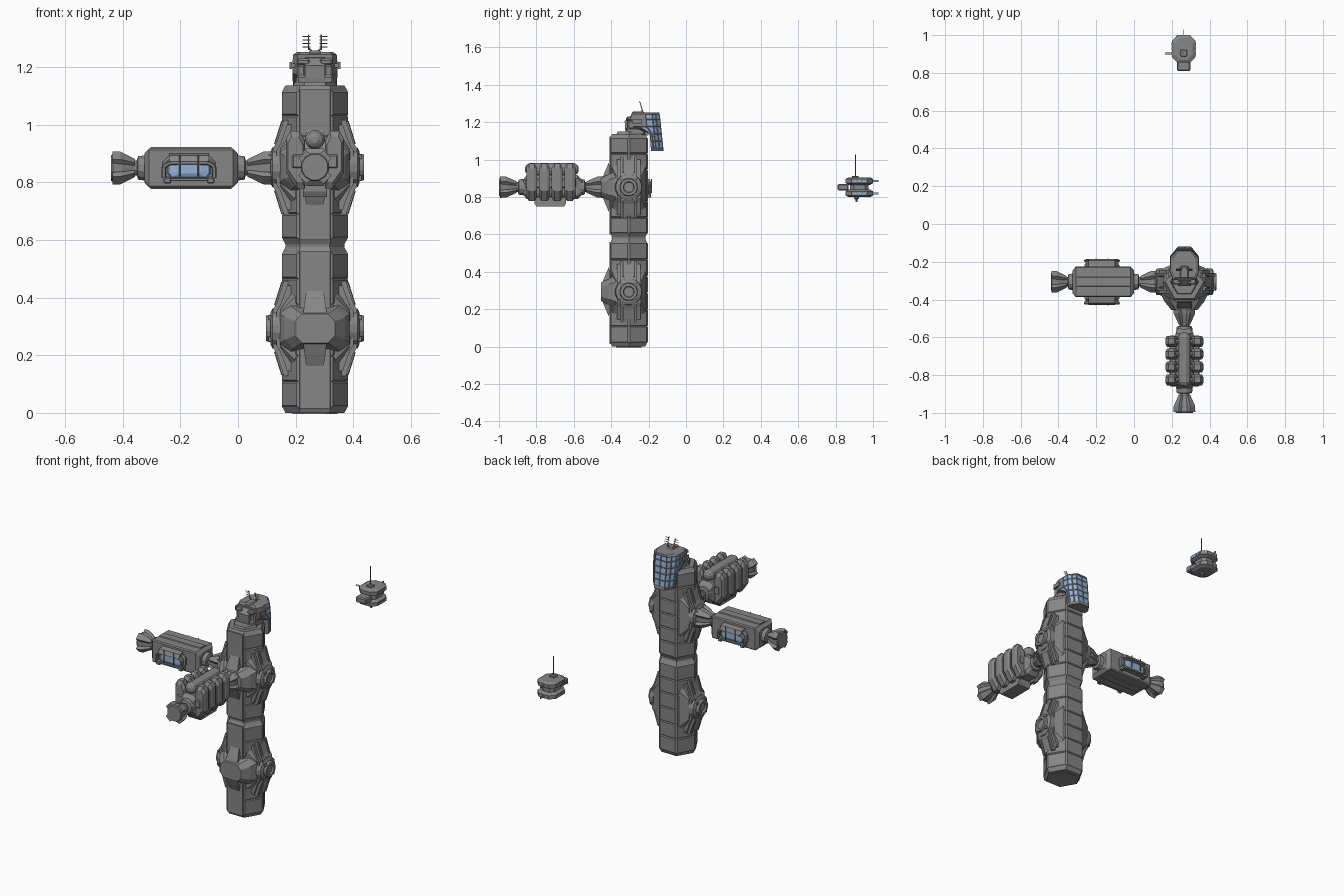
import bpy, bmesh
from math import pi, cos, sin
from mathutils import Matrix, Vector

if "Cube" in bpy.data.objects:
    bpy.data.objects.remove(bpy.data.objects["Cube"])

I = Matrix.Identity(4)
glass = bpy.data.materials.new("glass")
glass.diffuse_color = (0.30, 0.45, 0.68, 1)
glass.use_nodes = True
glass.node_tree.nodes["Principled BSDF"].inputs["Base Color"].default_value = glass.diffuse_color
hull = bpy.data.materials.new("hull")
hull.diffuse_color = (0.24, 0.24, 0.24, 1)
hull.use_nodes = True
hull.node_tree.nodes["Principled BSDF"].inputs["Base Color"].default_value = hull.diffuse_color


def finish(name, bm, M=I, mats=(hull,)):
    bm.transform(M)
    bmesh.ops.recalc_face_normals(bm, faces=bm.faces[:])
    me = bpy.data.meshes.new(name)
    bm.to_mesh(me)
    bm.free()
    for m in mats:
        me.materials.append(m)
    ob = bpy.data.objects.new(name, me)
    bpy.context.collection.objects.link(ob)
    return ob


def loft_bm(rings):
    bm = bmesh.new()
    vs = [[bm.verts.new(p) for p in r] for r in rings]
    n = len(rings[0])
    for a, b in zip(vs, vs[1:]):
        for i in range(n):
            j = (i + 1) % n
            bm.faces.new((a[i], a[j], b[j], b[i]))
    bm.faces.new(vs[0])
    bm.faces.new(vs[-1])
    bmesh.ops.recalc_face_normals(bm, faces=bm.faces[:])
    return bm


def loft(name, rings, M=I, mats=(hull,)):
    return finish(name, loft_bm(rings), M, mats)


def lathe(name, prof, n, M=I, y=0, z=0):
    # profile of (distance along x, radius)
    ang = [2 * pi * (k + .5) / n for k in range(n)]
    return loft(name, [[(x, y + r * cos(a), z + r * sin(a)) for a in ang] for x, r in prof], M)


def box(name, c, s, M=I, bevel=0, mats=(hull,)):
    bm = bmesh.new()
    bmesh.ops.create_cube(bm, size=1)
    bm.transform(Matrix.Translation(c) @ Matrix.Diagonal((*s, 1)))
    if bevel:
        bmesh.ops.bevel(bm, geom=bm.edges[:], offset=bevel, segments=1, affect='EDGES')
    return finish(name, bm, M, mats)


def rod(name, a, b, r, M=I, n=6):
    a, b = Vector(a), Vector(b)
    q = (b - a).to_track_quat('X', 'Z').to_matrix().to_4x4()
    return lathe(name, [(0, r), ((b - a).length, r)], n, M @ Matrix.Translation(a) @ q)


def oct_ring(x, w, h, c):
    # chamfered rectangle in the local yz plane
    q = [(w, h - c), (w - c, h), (c - w, h), (-w, h - c), (-w, c - h), (c - w, -h), (w - c, -h), (w, c - h)]
    return [(x, a, b) for a, b in q]


# Main tower: two hexagonal modules with raised panels
CX, CY = 0.267, -0.306


def hexring(z, r):
    return [(CX + r * cos(k * pi / 3), CY + r * sin(k * pi / 3), z) for k in range(6)]


for name, z0, z1 in (("tower_lower", 0, .575), ("tower_upper", .585, 1.137)):
    rows = [z0 + .02 + (z1 - z0 - .04) * i / 6 for i in range(7)]
    bm = loft_bm([hexring(z0, .102)] + [hexring(z, .113) for z in rows] + [hexring(z1, .102)])
    side = [f for f in bm.faces if abs(f.normal.z) < .1 and f.normal.y > -.9]
    bmesh.ops.inset_individual(bm, faces=side, thickness=.007, depth=.005)
    finish(name, bm)
    loft(name + "_front_plate", [[(CX + s * w, y, z) for s, z in ((-1, z0 + .015), (1, z0 + .015), (1, z1 - .015), (-1, z1 - .015))]
                                 for w, y in ((.056, CY - .09), (.052, CY - .104))])
loft("tower_joint", [hexring(.56, .102), hexring(.6, .102)])
for z, h in ((1.137, .012), (0.002, .006)):
    loft("tower_cap", [hexring(z - h, .08), hexring(z + h, .07)])


# Docking ports with fairings
def frame(z, ang):
    return Matrix.Translation((CX, CY, z)) @ Matrix.Rotation(ang, 4, 'Z')


def side_port(M):
    prof = [(.05, -.165), (.108, -.165), (.132, -.09), (.146, -.065), (.146, .065), (.132, .09), (.108, .165), (.05, .165)]
    loft("port_strap", [[(x, y, z) for x, z in prof] for y in (-.045, .045)], M)
    inner = [(x - .012, z * .9) for x, z in prof]
    loft("port_strap_inner", [[(x, y, z) for x, z in inner] for y in (-.062, .062)], M)
    loft("port_fairing", [oct_ring(.03, .095, .15, .03), oct_ring(.075, .088, .135, .03), oct_ring(.12, .068, .085, .025)], M)
    lathe("port_collar", [(.12, .074), (.148, .07), (.155, .055)], 16, M)
    lathe("port_ring", [(.15, .05), (.17, .045), (.17, .03), (.16, .027)], 16, M)
    for k in range(4):
        a = pi / 4 + k * pi / 2
        box("port_latch", (.152, .052 * cos(a), .052 * sin(a)), (.02, .016, .016), M)
    for s in (-1, 1):
        for t in (-1, 1):
            rod("port_rail", (.112, s * .03, t * .16), (.137, s * .03, t * .08), .005, M)


def front_port(M):
    loft("front_fairing", [oct_ring(.03, .125, .10, .03), oct_ring(.075, .12, .085, .035), oct_ring(.105, .105, .07, .03),
                           oct_ring(.148, .07, .05, .025)], M)
    for s in (-1, 1):
        loft("front_fairing_lip", [[(x, y * w, s * z) for x, w, z in ((.09, .04, .04), (.107, .03, .13), (.125, .036, .09), (.145, .042, .04))]
                                   for y in (-1, 1)], M)


for z in (.852, .293):
    side_port(frame(z, 0))
    side_port(frame(z, pi))
    front_port(frame(z, -pi / 2))


# Flared docking connector, from the wide end x0 to the narrow end x1
def connector(M, x0, x1):
    k = (x1 - x0) / .115
    prof = [(0, .046), (.006, .05), (.035, .045), (.075, .027), (.084, .027), (.088, .042), (.115, .046)]
    lathe("connector", [(x0 + t * k, r) for t, r in prof], 12, M)
    for j in range(4):
        R = M @ Matrix.Rotation(pi / 4 + j * pi / 2, 4, 'X')
        petal = [(.004, .062, .024), (.03, .061, .024), (.078, .034, .012)]
        loft("connector_petal", [[(x0 + t * k, -w, .02), (x0 + t * k, w, .02), (x0 + t * k, w * .8, r), (x0 + t * k, -w * .8, r)]
                                 for t, r, w in petal], R)


# Left arm: habitat box with a window bay on both sides
L = frame(.85, pi)
connector(L, .145, .275)
connector(L, .707, .585)
loft("habitat_body", [oct_ring(.267, .06, .05, .012), oct_ring(.285, .081, .068, .006), oct_ring(.575, .081, .068, .006),
                      oct_ring(.592, .06, .05, .012)], L)
for s in (-1, 1):
    loft("habitat_ridge", [[(x, -.03, s * .06), (x, .03, s * .06), (x, .022, s * .073), (x, -.022, s * .073)] for x in (.29, .57)], L)
for s in (-1, 1):
    B = L @ Matrix.Translation((.437, 0, 0)) @ Matrix.Diagonal((1, s, 1, 1))
    bay = [(-.092, -.025), (-.078, -.042), (.078, -.042), (.092, -.025), (.092, .02), (.065, .046), (-.065, .046), (-.092, .02)]
    loft("bay_base", [[(x * f, y, z * f) for x, z in bay] for y, f in ((.075, 1), (.09, 1), (.098, .9))], B)
    loft("bay_window", [[(x * f, y, z * f) for x, z in bay] for y, f in ((.09, .85), (.108, .75), (.114, .45))], B, (glass,))
    arch = [(-.088, -.035), (-.088, .004), (-.066, .018), (.066, .018), (.088, .004), (.088, -.035)]
    for a, b in zip(arch, arch[1:]):
        rod("bay_arch", (a[0], .112, a[1]), (b[0], .112, b[1]), .008, B)
    loft("bay_canopy", [[(x, .08, .026), (x, .122, .024), (x, .112, .044), (x, .08, .05)] for x in (-.07, .07)], B)
    box("bay_sill", (0, .102, -.04), (.13, .03, .012), B, .003)
    for x in (-.075, .075):
        box("bay_foot", (x, .1, -.043), (.026, .04, .022), B, .004)
    for x in (-.032, .032):
        rod("bay_post", (x, .122, -.03), (x, .122, .045), .003, B)

# Front arm: cargo module with four ribbed tanks on each side
F = frame(.853, -pi / 2)
connector(F, .13, .27)
connector(F, .694, .555)
loft("cargo_core", [oct_ring(.245, .035, .035, .012), oct_ring(.275, .048, .065, .018), oct_ring(.545, .048, .065, .018),
                    oct_ring(.565, .035, .04, .012)], F)
lathe("cargo_top_pod", [(.268, .012), (.276, .025), (.292, .034), (.53, .034), (.546, .025), (.554, .012)], 12, F, z=.095)
loft("cargo_keel", [[(x * f + .42, y, z) for x, y in ((-.085, -.042), (.085, -.042), (.085, .042), (-.085, .042))]
                    for z, y, f in ((-.05, 1, 1), (-.085, 1, 1), (-.104, 1, .88))], F)
tank = [(.035, .09), (.052, .125), (.085, .125), (.1, .1), (.1, -.02), (.062, -.075), (.035, -.075)]
for s in (-1, 1):
    for i in range(4):
        x = .315 + .068 * i
        loft("cargo_tank", [[(x + d, s * (.068 + (y - .068) * f), .03 + (z - .03) * f) for y, z in tank]
                            for d, f in ((-.029, .78), (-.015, 1), (.015, 1), (.029, .78))], F)
        rod("tank_tie", (x, s * .02, .1), (x, s * .06, .1), .012, F)
    box("tank_rail", (.418, s * .06, .02), (.27, .04, .05), F, .006)

# Bridge head: glazed rear bay hanging over the back of the tower
plan = [(-.062, -.07), (-.078, -.03), (-.076, .045), (-.04, .085), (.04, .085), (.076, .045), (.078, -.03), (.062, -.07)]
rings = []
for z, f, dy in ((1.045, .80, .018), (1.06, .9, .016), (1.1, .95, .012), (1.138, .98, .008), (1.176, 1, .004), (1.214, 1, 0), (1.243, .97, -.004), (1.252, .8, -.006)):
    rings.append([(CX + x * f, -.222 + dy + max(y, (.02 if z < 1.14 else -.07)) * (f if y < 0 else 1), z) for x, y in plan])
bm = loft_bm(rings)
panes = [f for f in bm.faces if f.normal.y > -.15 and abs(f.normal.z) < .5 and f.calc_center_median().y > -.25
         and 1.06 < f.calc_center_median().z < 1.242]
wide = {e for f in panes for e in f.edges if abs(e.verts[0].co.z - e.verts[1].co.z) < .001}
bmesh.ops.subdivide_edges(bm, edges=list(wide), cuts=1, use_grid_fill=True)
bm.normal_update()
panes = [f for f in bm.faces if f.normal.y > -.15 and abs(f.normal.z) < .5 and f.calc_center_median().y > -.23
         and 1.06 < f.calc_center_median().z < 1.242 and len(f.verts) == 4]
bmesh.ops.inset_individual(bm, faces=panes, thickness=.004, depth=-.002)
for f in panes:
    f.material_index = 1
finish("bridge_glazing", bm, I, (hull, glass))
# Bridge front machinery
H = Matrix.Translation((CX, 0, 0))
loft("bridge_front", [[(x, y, z) for y, z in ((-.32, 1.13), (-.325, 1.16), (-.328, 1.205), (-.30, 1.232), (-.2, 1.245), (-.2, 1.13))]
                      for x in (-.035, .035)], H)
box("bridge_deck", (0, -.27, 1.15), (.13, .1, .045), H, .008)
box("bridge_roof", (0, -.255, 1.245), (.05, .07, .025), H, .008)
for s in (-1, 1):
    box("bridge_cheek", (s * .047, -.285, 1.185), (.032, .055, .05), H, .008)
    box("bridge_brow", (s * .04, -.30, 1.218), (.045, .04, .022), H, .006)
    box("bridge_side_arm", (s * .075, -.26, 1.205), (.026, .03, .014), H)
    box("bridge_side_pod", (s * .084, -.26, 1.205), (.008, .05, .024), H)
    # Antennas on the roof
    rod("antenna_strut", (s * .004, -.235, 1.25), (s * .022, -.235, 1.265), .003, H)
    rod("antenna_mast", (s * .022, -.232, 1.26), (s * .022, -.248, 1.312), .0022, H)
    for k in range(4):
        z, y = 1.27 + k * .012, -.235 - k * .0037
        rod("antenna_tine", (s * .016, y, z), (s * .044, y, z), .0018, H)

# Detached satellite: two stacked chamfered discs, tail and antennas
S = Matrix.Translation((.263, .927, .852)) @ Matrix.Rotation(-pi / 2, 4, 'Y')
for z in (.033, -.033):
    loft("satellite_deck", [oct_ring(z + d, w, .0 + w * 1.0 - .008, .03)
                            for d, w in ((-.02, .058), (-.011, .073), (.011, .073), (.02, .058))], S @ Matrix.Diagonal((1, 1, .96, 1)))
    for s in (-1, 1):
        for y in (-.025, .0, .025):
            box("satellite_window", (z, y, s * .062), (.01, .018, .004), S, 0, (glass,))
    box("satellite_rear_window", (z, .073, 0), (.01, .06, .004), S, 0, (glass,))
loft("satellite_core", [oct_ring(x, .05, .042, .02) for x in (-.03, .03)], S)
W = Matrix.Translation((.263, 0, .852))
box("satellite_tail", (0, .84, 0), (.07, .06, .036), W, .006)
rod("satellite_mast", (0, .905, .05), (0, .905, .176), .003, W)
box("satellite_mast_base", (0, .905, .055), (.035, .035, .012), W, .003)
lathe("satellite_sensor", [(.05, .016), (.06, .014), (.066, .006), (.08, .006)], 8, W @ Matrix.Translation((0, .912, 0)) @ Matrix.Rotation(pi / 2, 4, 'Y'))
for y in (.90, .91):
    rod("satellite_side_antenna", (-.05, y, .035), (-.098, y, .035), .002, W)
